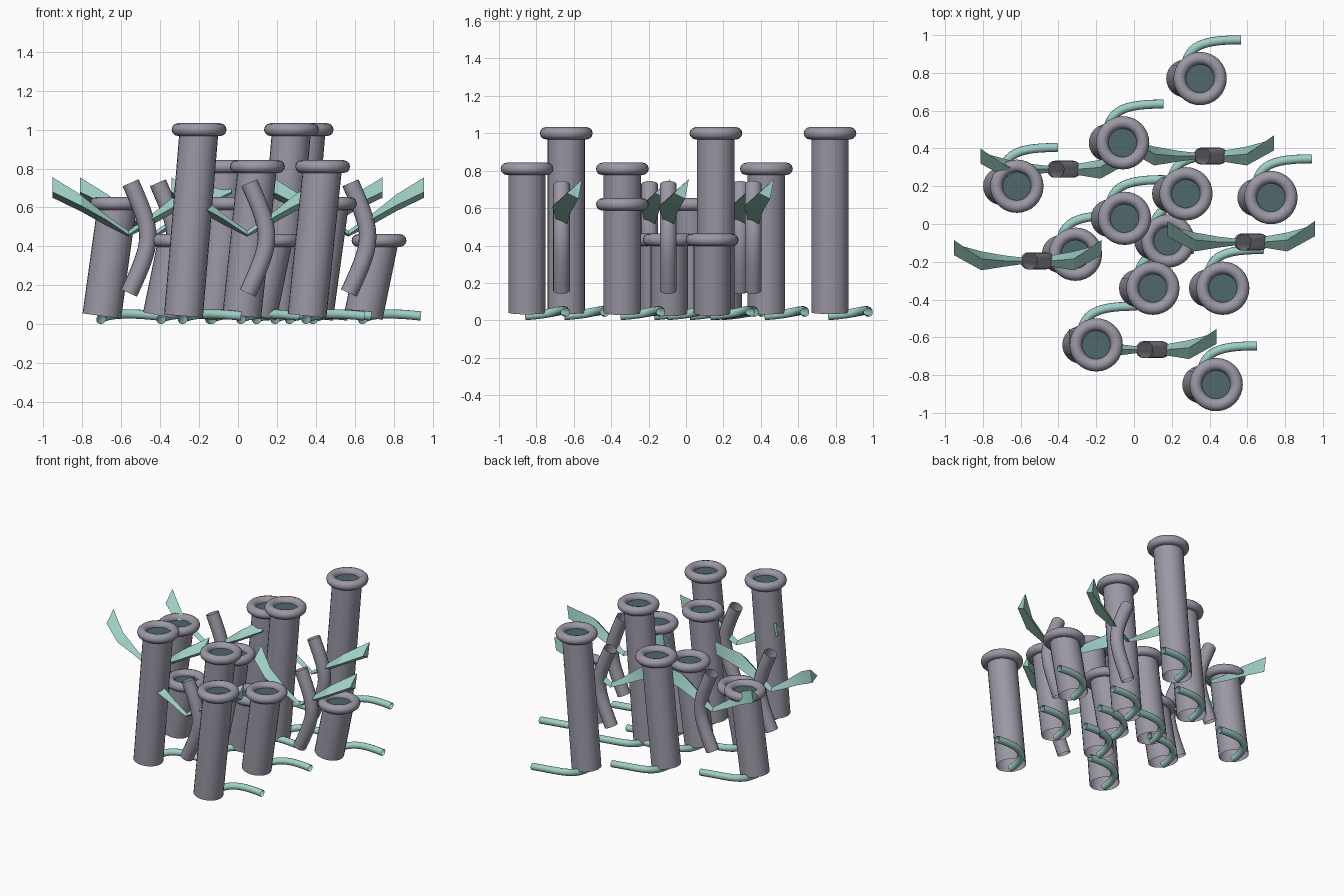
import bpy, bmesh, math
from mathutils import Vector

if "Cube" in bpy.data.objects:
    bpy.data.objects.remove(bpy.data.objects["Cube"])


def material(name, rgb):
    m = bpy.data.materials.new(name)
    m.diffuse_color = (*rgb, 1)
    m.use_nodes = True
    m.node_tree.nodes["Principled BSDF"].inputs["Base Color"].default_value = m.diffuse_color
    return m


GREY = material("mauve grey", (0.33, 0.315, 0.38))
TEAL = material("pale teal", (0.35, 0.63, 0.57))
DARK = material("deep teal", (0.08, 0.135, 0.15))


def finish(bm, name, mat, loc, angle=40):
    bmesh.ops.recalc_face_normals(bm, faces=bm.faces)
    me = bpy.data.meshes.new(name)
    bm.to_mesh(me)
    bm.free()
    me.materials.append(mat)
    ob = bpy.data.objects.new(name, me)
    ob.location = loc
    bpy.context.collection.objects.link(ob)
    bpy.ops.object.select_all(action='DESELECT')
    ob.select_set(True)
    bpy.context.view_layer.objects.active = ob
    bpy.ops.object.shade_smooth_by_angle(angle=math.radians(angle))
    return ob


def loft(bm, sections, cap=False):
    """Bridge equal-length closed sections."""
    rows = [[bm.verts.new(p) for p in s] for s in sections]
    n = len(rows[0])
    for a, b in zip(rows, rows[1:]):
        for i in range(n):
            j = (i + 1) % n
            bm.faces.new((a[i], a[j], b[j], b[i]))
    if cap:
        bm.faces.new(rows[0][::-1])
        bm.faces.new(rows[-1])


def pipe(name, path, radius, mat, loc, sides=20):
    """Open round pipe along a path, ends square to the path."""
    pts = [Vector(p) for p in path]
    sections, side = [], None
    for i, p in enumerate(pts):
        t = (pts[min(i + 1, len(pts) - 1)] - pts[max(i - 1, 0)]).normalized()
        if side is None:
            side = t.orthogonal()
        side = (side - t * side.dot(t)).normalized()
        other = t.cross(side)
        sections.append([p + radius * (math.cos(a) * side + math.sin(a) * other)
                         for a in (2 * math.pi * k / sides for k in range(sides))])
    bm = bmesh.new()
    loft(bm, sections)
    return finish(bm, name, mat, loc)


def bezier(a, b, c, d, n=12):
    a, b, c, d = map(Vector, (a, b, c, d))
    return [a * (1 - t) ** 3 + b * 3 * t * (1 - t) ** 2 + c * 3 * t * t * (1 - t) + d * t ** 3
            for t in (k / n for k in range(n + 1))]


# Leaning tubes: x, y and height of the mouth
TUBES = [(.35, .77, 1.0), (-.06, .43, .81), (-.62, .20, .62), (.275, .16, 1.0),
         (.725, .14, .43), (-.05, .03, .62), (.18, -.09, .43), (-.31, -.16, .43),
         (.10, -.34, .81), (.47, -.34, .62), (-.20, -.64, 1.0), (.435, -.85, .81)]
ROOT = bezier((-.085, -.01, .024), (-.085, .16, .035), (-.03, .205, .07), (.215, .205, .042), 14)

for x, y, h in TUBES:
    loc = (x, y, 0)
    pipe("tube", [(-.08, 0, .042), (0, 0, h)], .1, GREY, loc, 24)
    # rounded lip
    lip = [[(r * math.cos(a), r * math.sin(a), h + .033 * math.sin(b))
            for b in (2 * math.pi * k / 12 for k in range(12))
            for r in (.108 + .033 * math.cos(b),)]
           for a in (2 * math.pi * k / 32 for k in range(33))]
    bm = bmesh.new()
    loft(bm, lip)
    bmesh.ops.remove_doubles(bm, verts=bm.verts, dist=1e-5)
    finish(bm, "tube_lip", GREY, loc, 60)
    # dark mouth
    bm = bmesh.new()
    bmesh.ops.create_circle(bm, cap_ends=True, segments=24, radius=.085)
    finish(bm, "tube_mouth", DARK, (x, y, h))
    # curved root at the foot
    pipe("root", ROOT, .024, TEAL, loc, 12)

# Bent stems, each with a mirrored pair of leaves
STEMS = [(-.375, .29), (.40, .36), (.615, -.095), (-.515, -.195), (.095, -.665)]
BEND = bezier((-.045, 0, .16), (.085, 0, .44), (.08, 0, .46), (-.037, 0, .727), 14)
LEAF = [(0, [(-.014, .46), (0, .48), (.014, .45)]),
        (.12, [(-.03, .54), (0, .565), (.028, .51)]),
        (.245, [(-.05, .61), (.01, .665), (.05, .58)]),
        (.39, [(.03, .68), (.11, .755), (.09, .65)])]

for x, y in STEMS:
    pipe("stem", BEND, .045, GREY, (x, y, 0), 16)
    for s in (-1, 1):
        bm = bmesh.new()
        loft(bm, [[(s * u, v, z) for v, z in sec] for u, sec in LEAF], cap=True)
        finish(bm, "leaf", TEAL, (x - .048, y, 0), 25)
